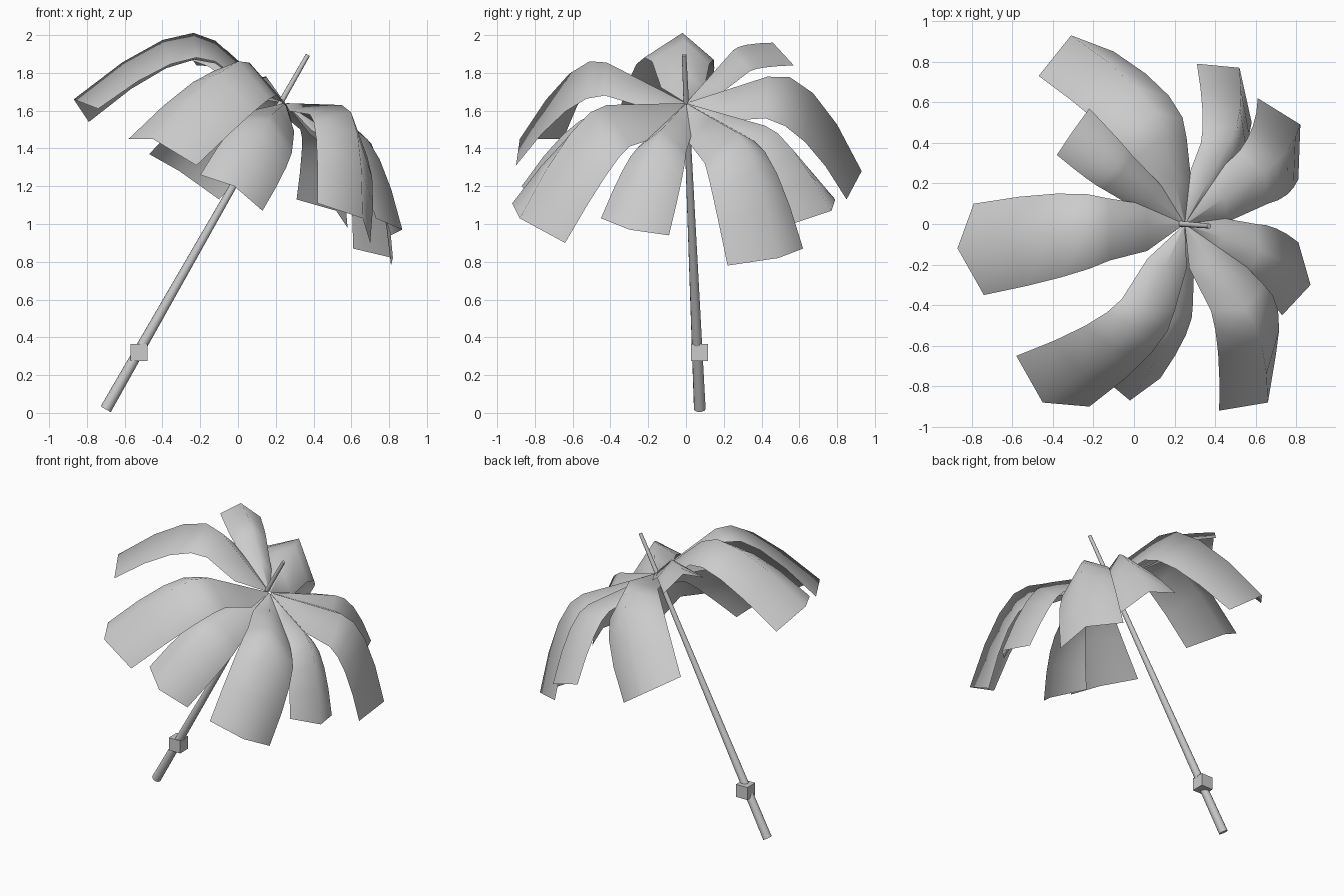
import bpy, bmesh
from mathutils import Vector

if "Cube" in bpy.data.objects:
    bpy.data.objects.remove(bpy.data.objects["Cube"])

HUB = Vector((0.25, 0.0, 1.64))


def finish(name, bm, smooth=True):
    me = bpy.data.meshes.new(name)
    bm.to_mesh(me)
    bm.free()
    ob = bpy.data.objects.new(name, me)
    bpy.context.collection.objects.link(ob)
    for p in me.polygons:
        p.use_smooth = smooth
    return ob


def line(mid, ridge_mid, tip, bend):
    """Taut from the hub to mid, then bending over to the tip."""
    mid, tip = Vector(mid), Vector(tip)
    inner = (HUB + mid) / 2 + 0.25 * (mid - Vector(ridge_mid))
    ctrl = mid + (mid - HUB).normalized() * bend * (tip - mid).length
    pts = [HUB.lerp(inner, 0.05), inner, mid]
    for t in (0.25, 0.5, 0.75, 1):
        pts.append(mid * (1 - t) ** 2 + ctrl * 2 * t * (1 - t) + tip * t * t)
    return pts


def petal(name, mids, tips, bend=0.3):
    """Folded canopy strip: two edges and a raised ridge, counter-clockwise."""
    bm = bmesh.new()
    lines = [[bm.verts.new(p) for p in line(m, mids[1], t, bend)]
             for m, t in zip(mids, tips)]
    for a, b in zip(lines, lines[1:]):
        for k in range(len(a) - 1):
            bm.faces.new((a[k], a[k + 1], b[k + 1], b[k]))
    finish(name, bm)


# Canopy strips, each drooping its own way
petal("canopy_strip_left",
      [(-.12, .125, 1.85), (-.12, -.01, 1.97), (-.12, -.18, 1.86)],
      [(-.79, .10, 1.54), (-.87, -.12, 1.66), (-.74, -.35, 1.61)])
petal("canopy_strip_front_left",
      [(-.06, -.37, 1.81), (.06, -.42, 1.855), (.20, -.43, 1.68)],
      [(-.58, -.65, 1.45), (-.45, -.88, 1.45), (-.22, -.90, 1.31)], .25)
petal("canopy_strip_front",
      [(.04, -.42, 1.58), (.18, -.48, 1.58), (.29, -.40, 1.42)],
      [(-.20, -.72, 1.26), (-.02, -.87, 1.20), (.13, -.76, 1.07)], .25)
petal("canopy_strip_front_right",
      [(.38, -.43, 1.58), (.55, -.42, 1.63), (.64, -.30, 1.41)],
      [(.42, -.92, 1.11), (.66, -.88, 1.03), (.70, -.64, .90)], .25)
petal("canopy_strip_right",
      [(.56, -.26, 1.40), (.62, -.13, 1.50), (.60, .0, 1.38)],
      [(.73, -.45, 1.03), (.87, -.30, .97), (.81, -.09, .94)], .25)
petal("canopy_strip_back_right",
      [(.66, .10, 1.32), (.64, .26, 1.49), (.52, .36, 1.44)],
      [(.81, .22, .78), (.82, .49, .82), (.61, .62, .87)], .25)
petal("canopy_strip_back",
      [(.50, .30, 1.38), (.48, .42, 1.52), (.33, .40, 1.50)],
      [(.58, .50, .98), (.52, .77, 1.07), (.31, .79, 1.13)], .25)
petal("canopy_strip_back_left",
      [(.26, .42, 1.56), (.15, .43, 1.78), (.0, .32, 1.72)],
      [(-.10, .85, 1.13), (-.31, .93, 1.28), (-.47, .73, 1.37)])
petal("canopy_strip_raised",
      [(-.01, .34, 1.81), (-.06, .25, 1.92), (-.15, .17, 1.83)],
      [(-.22, .57, 1.84), (-.30, .46, 1.96), (-.38, .34, 1.91)], .2)

# Tapered leaning shaft
low, high = Vector((-.70, .073, .02)), Vector((.37, -.01, 1.895))
axis = high - low
bm = bmesh.new()
bmesh.ops.create_cone(bm, cap_ends=True, segments=12, radius1=.031,
                      radius2=.012, depth=axis.length)
shaft = finish("shaft", bm)
shaft.location = (low + high) / 2
shaft.rotation_euler = axis.to_track_quat('Z', 'Y').to_euler()
bpy.context.view_layer.objects.active = shaft
shaft.select_set(True)
bpy.ops.object.shade_smooth_by_angle()

# Square catch block on the handle
bm = bmesh.new()
bmesh.ops.create_cube(bm, size=.09)
block = finish("catch_block", bm, False)
block.location = (-.525, .072, .32)
